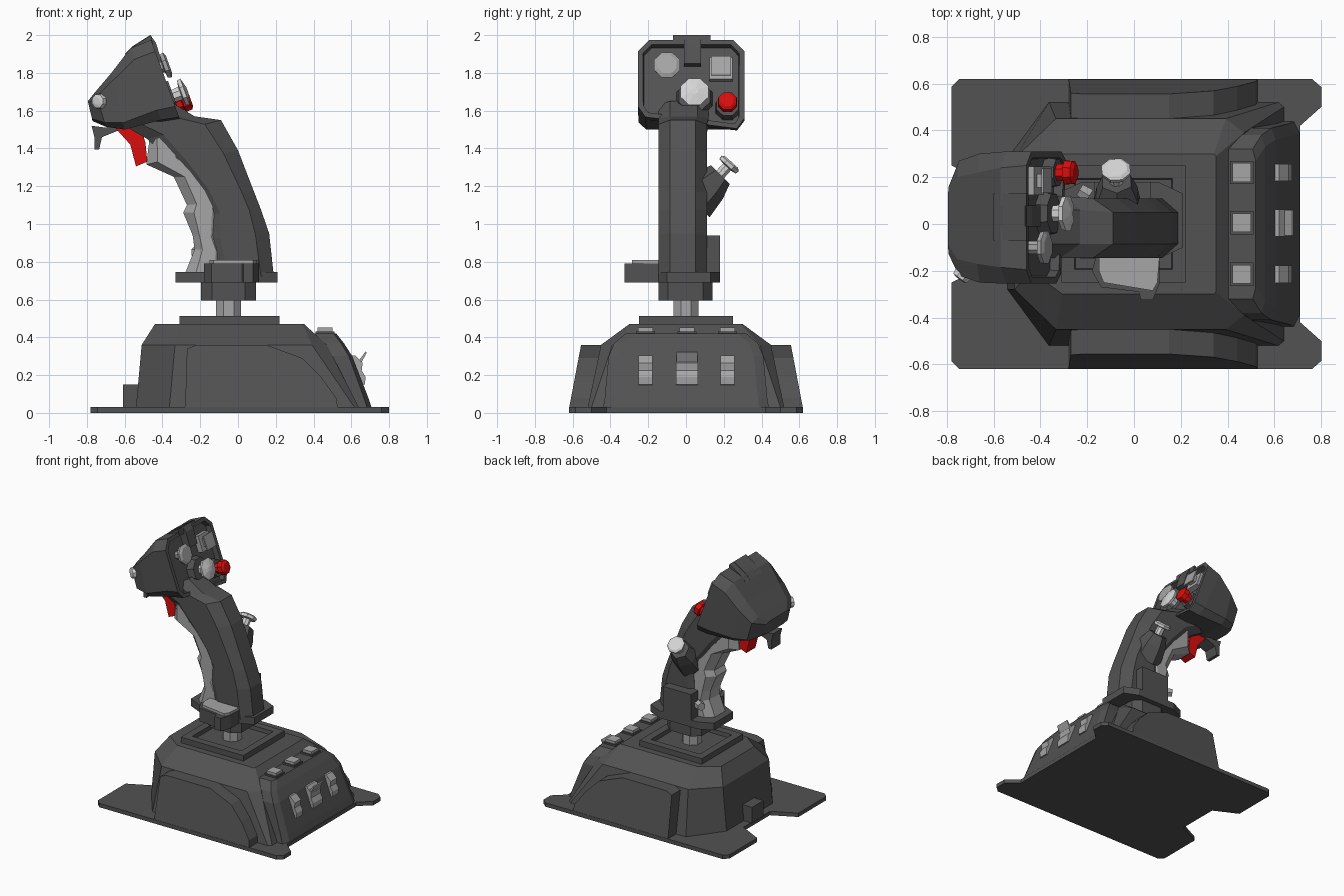
import bpy, bmesh
from mathutils import Vector as V

if "Cube" in bpy.data.objects:
    bpy.data.objects.remove(bpy.data.objects["Cube"])


def material(name, c):
    m = bpy.data.materials.new(name)
    m.diffuse_color = (*c, 1)
    m.use_nodes = True
    m.node_tree.nodes["Principled BSDF"].inputs["Base Color"].default_value = m.diffuse_color
    return m


DARK = material("dark_grey", (0.085, 0.085, 0.085))
LIGHT = material("light_grey", (0.38, 0.38, 0.38))
PALE = material("pale_grey", (0.66, 0.66, 0.66))
RED = material("red", (0.7, 0.004, 0.004))


def loft(name, rings, mat=DARK, inset=None):
    """Skin a stack of equal-length rings; inset sinks the last cap."""
    bm = bmesh.new()
    rows = [[bm.verts.new(p) for p in r] for r in rings]
    n = len(rows[0])
    for a, b in zip(rows, rows[1:]):
        for i in range(n):
            bm.faces.new((a[i], a[(i + 1) % n], b[(i + 1) % n], b[i]))
    bm.faces.new(rows[0])
    cap = bm.faces.new(rows[-1])
    bmesh.ops.recalc_face_normals(bm, faces=bm.faces)
    if inset:
        bmesh.ops.inset_individual(bm, faces=[cap], thickness=inset[0])
        bmesh.ops.inset_individual(bm, faces=[cap], thickness=0.004, depth=-inset[1])
    me = bpy.data.meshes.new(name)
    bm.to_mesh(me)
    bm.free()
    me.materials.append(mat)
    ob = bpy.data.objects.new(name, me)
    bpy.context.collection.objects.link(ob)
    return ob


def ring(a, b, y0, y1, ca=.2, cb=.2, cya=.05, cyb=.05):
    """Chamfered rectangle spanning the line a-b in xz and y0..y1."""
    def p(t, y):
        return V((a[0] + (b[0] - a[0]) * t, y, a[1] + (b[1] - a[1]) * t))
    return [p(0, y0 + cya), p(ca, y0), p(1 - cb, y0), p(1, y0 + cyb),
            p(1, y1 - cyb), p(1 - cb, y1), p(ca, y1), p(0, y1 - cya)]


def side_prism(name, pts, y0, y1, mat=DARK):
    return loft(name, [[(x, y, z) for x, z in pts] for y in (y0, y1)], mat)


def top_prism(name, pts, z0, z1, mat=DARK):
    return loft(name, [[(x, y, z) for x, y in pts] for z in (z0, z1)], mat)


def box(name, x0, x1, y0, y1, z0, z1, mat=DARK, inset=None):
    sq = [(x0, y0), (x1, y0), (x1, y1), (x0, y1)]
    return loft(name, [[(x, y, z) for x, y in sq] for z in (z0, z1)], mat, inset)


def turned(name, base, axis, prof, n=8, mat=PALE):
    """Lathe of (height, radius) pairs along an axis."""
    base, axis = V(base), V(axis).normalized()
    q = axis.to_track_quat('Z', 'Y')
    import math
    rings = [[base + q @ V((r * math.cos((i + .5) * math.tau / n),
                            r * math.sin((i + .5) * math.tau / n), h))
              for i in range(n)] for h, r in prof]
    return loft(name, rings, mat)


# --- base plate with cable notch and rear feet
half = [(-.60, .16), (-.78, .25), (-.78, .585), (-.745, .62), (.76, .62),
        (.80, .585), (.80, .50), (.71, .42)]
top_prism("base_plate", half + [(x, -y) for x, y in reversed(half)], 0, .03)

# --- main housing
loft("housing", [
    ring((-.54, .03), (.64, .03), -.52, .52, .15, .02, .24, .02),
    ring((-.51, .36), (.47, .36), -.45, .45, .18, .08, .17, .06),
    ring((-.44, .47), (.35, .47), -.30, .30, .17, .01, .10, .01)])
box("cable_socket", -.61, -.5, -.07, .07, .03, .15)

# --- flared side pods
pod = [(-.28, .02), (-.27, .34), (-.22, .36), (.15, .36), (.34, .29),
       (.44, .19), (.52, .08), (.53, .02)]
for s, side in ((-1, "near"), (1, "far")):
    loft("side_pod_" + side, [[(x, s * .40, z) for x, z in pod],
                              [(x, s * (.62 - (z - .02) * .19), z) for x, z in pod]])

# --- control console
loft("console", [ring((.3, z), (x, z), -y, y, .02, .06, .01, .05)
                 for z, x, y in ((.02, .71, .44), (.08, .69, .43), (.30, .605, .41),
                                 (.37, .56, .38), (.42, .52, .32))])
for i, y in enumerate((-.215, .005, .22)):
    box("button_frame_%d" % i, .41, .51, y - .05, y + .05, .41, .432)
    box("square_button_%d" % i, .42, .50, y - .04, y + .04, .42, .452, LIGHT)
    w = .058 if i == 1 else .037
    rocker = [(.57, .30), (.62, .305), (.66, .265), (.655, .225), (.675, .19),
              (.672, .15), (.64, .145)]
    side_prism("rocker_%d" % i, rocker, y - w, y + w, LIGHT)
side_prism("toggle_lever", [(.635, .27), (.675, .325), (.682, .32), (.65, .26)],
           -.05, .06, LIGHT)

# --- gimbal plate, shaft, collar, flange
box("gimbal_plate", -.31, .22, -.25, .25, .46, .513, DARK, (.08, .03))
turned("shaft", (-.05, 0, .47), (0, 0, 1), [(0, .072), (.14, .072)], 8, LIGHT)
loft("collar", [ring((-.195, z), (.095, z), -.145, .14) for z in (.595, .70)])
loft("flange", [ring((-.33, z), (.21, z), -.15, .18) for z in (.69, .745)])

# --- palm rest
top_prism("palm_support", [(-.15, -.1), (.11, -.1), (.11, -.25), (.08, -.325),
                           (.03, -.325), (.02, -.29), (-.14, -.27), (-.18, -.2)],
          .69, .79)
palm = [(-.15, -.13), (.11, -.13), (.10, -.25), (.08, -.285), (-.13, -.25), (-.15, -.2)]
top_prism("palm_pad", palm, .785, .81, LIGHT)
box("side_plate", -.17, .07, .08, .18, .74, .94)
turned("adjust_knob", (-.19, .12, .85), (-1, .6, 0), [(0, .035), (.05, .03)], 6, LIGHT)

# --- grip
loft("grip", [ring(a, b, -.145, y, .22, .22, .04, .06) for a, b, y in (
    ((-.12, .72), (.19, .72), .11), ((-.165, .92), (.165, .95), .11),
    ((-.155, 1.05), (.12, 1.08), .11), ((-.22, 1.18), (.085, 1.17), .11),
    ((-.35, 1.32), (0, 1.39), .11), ((-.48, 1.45), (-.09, 1.55), .11),
    ((-.62, 1.53), (-.23, 1.57), .12), ((-.60, 1.57), (-.36, 1.65), .12))])
loft("finger_grip", [ring(a, b, -.13, .095, .3, .2, .05, .02) for a, b in (
    ((-.28, .74), (-.09, .74)), ((-.23, .865), (-.09, .865)), ((-.24, .94), (-.12, .94)),
    ((-.29, 1.06), (-.10, 1.06)), ((-.27, 1.10), (-.10, 1.12)), ((-.34, 1.25), (-.15, 1.25)),
    ((-.485, 1.315), (-.29, 1.36)), ((-.47, 1.44), (-.33, 1.48)))], LIGHT)

# --- triggers
side_prism("trigger", [(-.66, 1.52), (-.57, 1.42), (-.54, 1.305), (-.48, 1.33),
                       (-.49, 1.43), (-.52, 1.53)], -.07, .04, RED)
side_prism("front_lever", [(-.775, 1.52), (-.76, 1.46), (-.76, 1.395), (-.735, 1.395),
                           (-.72, 1.46), (-.62, 1.50), (-.60, 1.55), (-.70, 1.51)],
           -.06, .05)

# --- head, back to face, with one cut lower corner
head = []
for a, b, y0, y1, cy in (((-.77, 1.545), (-.795, 1.65), -.13, .16, .04),
                         ((-.70, 1.515), (-.755, 1.70), -.22, .27, .07),
                         ((-.60, 1.50), (-.67, 1.80), -.25, .30, .08),
                         ((-.38, 1.495), (-.57, 1.93), -.255, .31, .07),
                         ((-.29, 1.505), (-.46, 1.975), -.255, .31, .06)):
    head.append(ring(a, b, y0, y1, .12, .13, .04 if cy > .05 else cy, cy))
for r in head[-2:]:
    up = (r[3] - r[0]) / 1
    up.y = 0
    r[0] += up * .13
    r[1] += up * .13
loft("head", head, DARK, (.03, .04))
side_prism("head_ridge", [(-.60, 1.90), (-.56, 1.94), (-.465, 2.0), (-.435, 1.96),
                          (-.40, 1.85), (-.46, 1.83)], -.01, .08)
side_prism("head_crest", [(-.60, 1.90), (-.56, 1.935), (-.46, 2.0), (-.45, 1.95)],
           -.07, .13)

# --- head controls
N = V((.94, 0, .34))


def on_face(y, z, h=0):
    return V((-.46 - (z - 1.975) * .362, y, z)) + N * h


turned("thumb_disc", on_face(-.10, 1.83, -.05), N,
       [(0, .03), (.06, .03), (.065, .07), (.085, .075), (.095, .055)], 8, LIGHT)
turned("square_hat", on_face(.185, 1.825, -.05), N,
       [(0, .085), (.05, .085), (.05, .04), (.075, .04), (.08, .075), (.09, .075)], 4, LIGHT)
turned("hat_base", on_face(.045, 1.675, -.05), N, [(0, .105), (.06, .09)], 8, DARK)
turned("hat_switch", on_face(.045, 1.675), N,
       [(0, .035), (.05, .04), (.055, .075), (.075, .08), (.08, .06), (.09, .02)], 8, PALE)
turned("red_button_base", on_face(.22, 1.625, -.05), N, [(0, .07), (.06, .062)], 8, DARK)
turned("red_button", on_face(.22, 1.625), N,
       [(0, .04), (.04, .04), (.045, .055), (.08, .052), (.09, .035)], 8, RED)
turned("side_button", (-.69, -.16, 1.65), (-.6, -.8, 0),
       [(0, .03), (.06, .03), (.065, .042), (.09, .038), (.095, .02)], 8, PALE)

# --- thumb switch on the far side of the grip
turned("thumb_switch_mount", (-.07, .04, 1.12), (-.02, .7, .7),
       [(0, .12), (.12, .10), (.20, .07)], 6, DARK)
turned("thumb_switch", (-.075, .17, 1.25), (-.02, .67, .74),
       [(0, .03), (.07, .03), (.075, .062), (.095, .066), (.105, .05)], 8, PALE)
